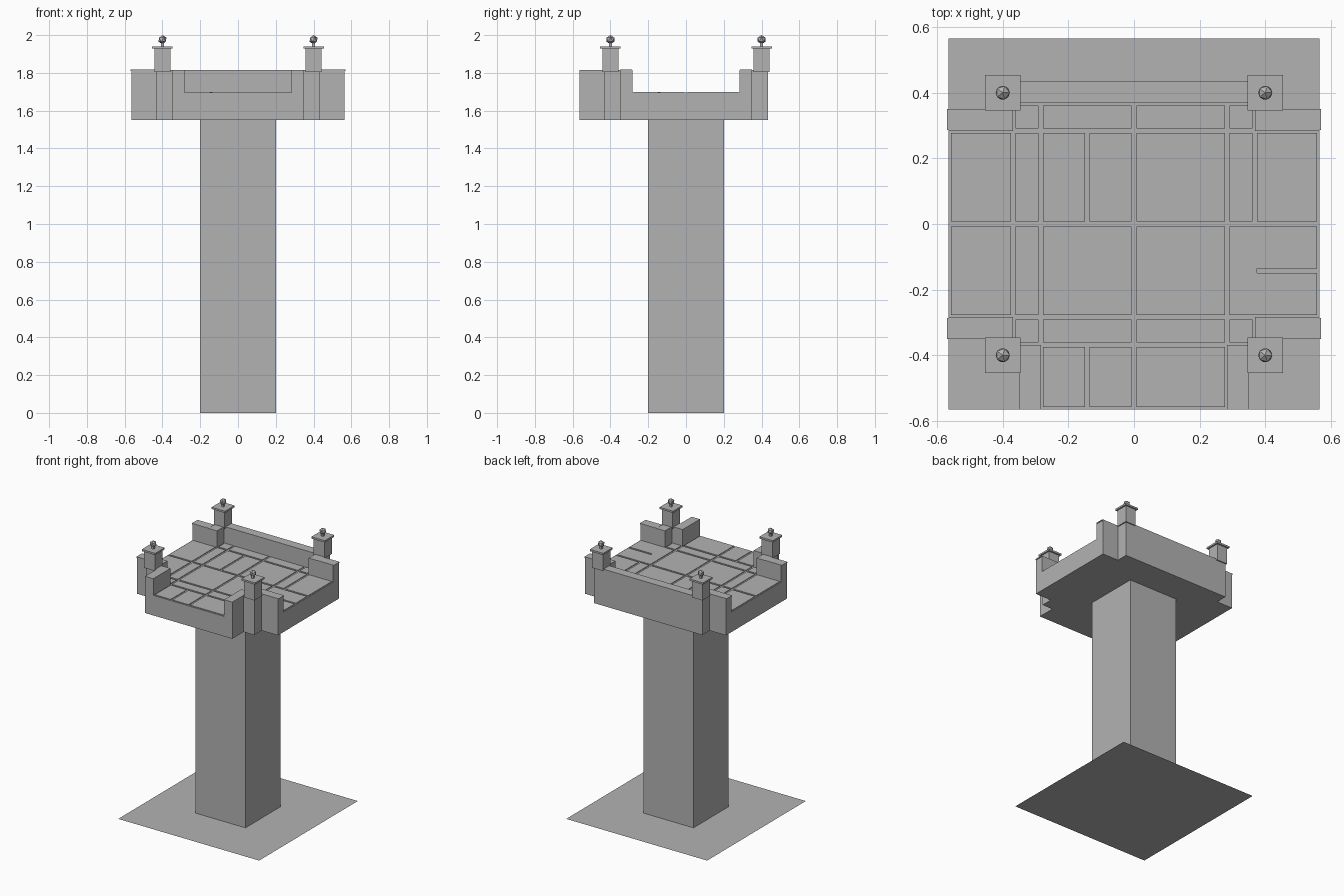
import bpy
import bmesh

cube = bpy.data.objects.get("Cube")
if cube:
    bpy.data.objects.remove(cube, do_unlink=True)

stone = bpy.data.materials.new("grey stone")
stone.use_nodes = True
GREY = (0.45, 0.45, 0.45, 1)
stone.diffuse_color = GREY
stone.node_tree.nodes["Principled BSDF"].inputs["Base Color"].default_value = GREY


def finish(bm, name):
    bmesh.ops.recalc_face_normals(bm, faces=bm.faces)
    mesh = bpy.data.meshes.new(name)
    bm.to_mesh(mesh)
    bm.free()
    mesh.materials.append(stone)
    obj = bpy.data.objects.new(name, mesh)
    bpy.context.collection.objects.link(obj)
    return obj


def prism(name, outline, z0, z1):
    """Extrude a flat outline from z0 to z1."""
    bm = bmesh.new()
    face = bm.faces.new([bm.verts.new((x, y, z0)) for x, y in outline])
    up = bmesh.ops.extrude_face_region(bm, geom=[face])
    verts = [g for g in up["geom"] if isinstance(g, bmesh.types.BMVert)]
    bmesh.ops.translate(bm, verts=verts, vec=(0, 0, z1 - z0))
    return finish(bm, name)


def rect(x0, x1, y0, y1):
    return [(x0, y0), (x1, y0), (x1, y1), (x0, y1)]


def square(cx, cy, r):
    return rect(cx - r, cx + r, cy - r, cy + r)


def mirrored(half):
    """Close an outline whose right half is given."""
    return half + [(-x, y) for x, y in reversed(half)]


# Key distances from the centre
END, CORNER, ARM, INNER, GATE = 0.565, 0.435, 0.35, 0.368, 0.284
BOTTOM, DECK, FLOOR, RAIL = 1.55, 1.695, 1.70, 1.816

# Ground sheet
bm = bmesh.new()
bm.faces.new([bm.verts.new((x, y, 0)) for x, y in square(0, 0, END)])
finish(bm, "ground_sheet")

# Tower shaft and cross-shaped deck
prism("tower_shaft", square(0, 0, 0.2), 0, BOTTOM)
prism("deck", mirrored([
    (ARM, -END), (ARM, -CORNER), (CORNER, -CORNER), (CORNER, -ARM), (END, -ARM),
    (END, ARM), (CORNER, ARM), (CORNER, CORNER)]), BOTTOM, DECK)

# Parapets: one run round the back, two corner pieces at the front
prism("back_parapet", mirrored([
    (INNER, INNER), (INNER, GATE), (END, GATE), (END, ARM),
    (CORNER, ARM), (CORNER, CORNER)]), DECK, RAIL)
for side, label in ((1, "left"), (-1, "right")):
    corner = [(GATE, -END), (ARM, -END), (ARM, -CORNER), (CORNER, -CORNER),
              (CORNER, -ARM), (END, -ARM), (END, -GATE), (INNER, -GATE),
              (INNER, -INNER), (GATE, -INNER)]
    prism(f"front_{label}_parapet", [(side * x, y) for x, y in corner], DECK, RAIL)
    # Thin lips on the side arm walls
    for depth, place in ((1, "back"), (-1, "front")):
        y0, y1 = sorted((depth * (GATE + 0.002), depth * ARM))
        x0, x1 = sorted((side * CORNER, side * (END + 0.005)))
        prism(f"{place}_{label}_lip", rect(x0, x1, y0, y1), RAIL - 0.006, RAIL + 0.001)

# Corner posts with caps and ball finials
for sx, side in ((1, "left"), (-1, "right")):
    for sy, place in ((1, "back"), (-1, "front")):
        x, y = sx * 0.4, sy * 0.4
        name = f"{place}_{side}"
        prism(name + "_post", square(x, y, 0.043), 1.806, 1.928)
        prism(name + "_cap", square(x, y, 0.054), 1.928, 1.941)
        prism(name + "_finial_stem", square(x, y, 0.008), 1.941, 1.965)
        bm = bmesh.new()
        bmesh.ops.create_icosphere(bm, subdivisions=1, radius=0.024)
        finish(bm, name + "_finial").location = (x, y, 1.976)

# Floor slabs: rows between the grid lines, each with its column lines
LINES = [-INNER, -GATE, 0, GATE, INNER]
SPLIT = [-INNER, -GATE, -GATE / 2, 0, GATE, INNER]
rows = [
    (GATE, INNER, LINES),
    (0, GATE, [-END] + SPLIT + [END]),
    (-GATE, 0, [-END] + LINES + [INNER]),
    (-GATE, -GATE / 2, [INNER, END]),
    (-GATE / 2, 0, [INNER, END]),
    (-INNER, -GATE, LINES),
    (-END, -INNER, SPLIT[1:-1]),
]
GAP = 0.007
for r, (y0, y1, columns) in enumerate(rows):
    for c, (x0, x1) in enumerate(zip(columns, columns[1:])):
        prism(f"floor_slab_{r}_{c}",
              rect(x0 + GAP, x1 - GAP, y0 + GAP, y1 - GAP), DECK, FLOOR)
